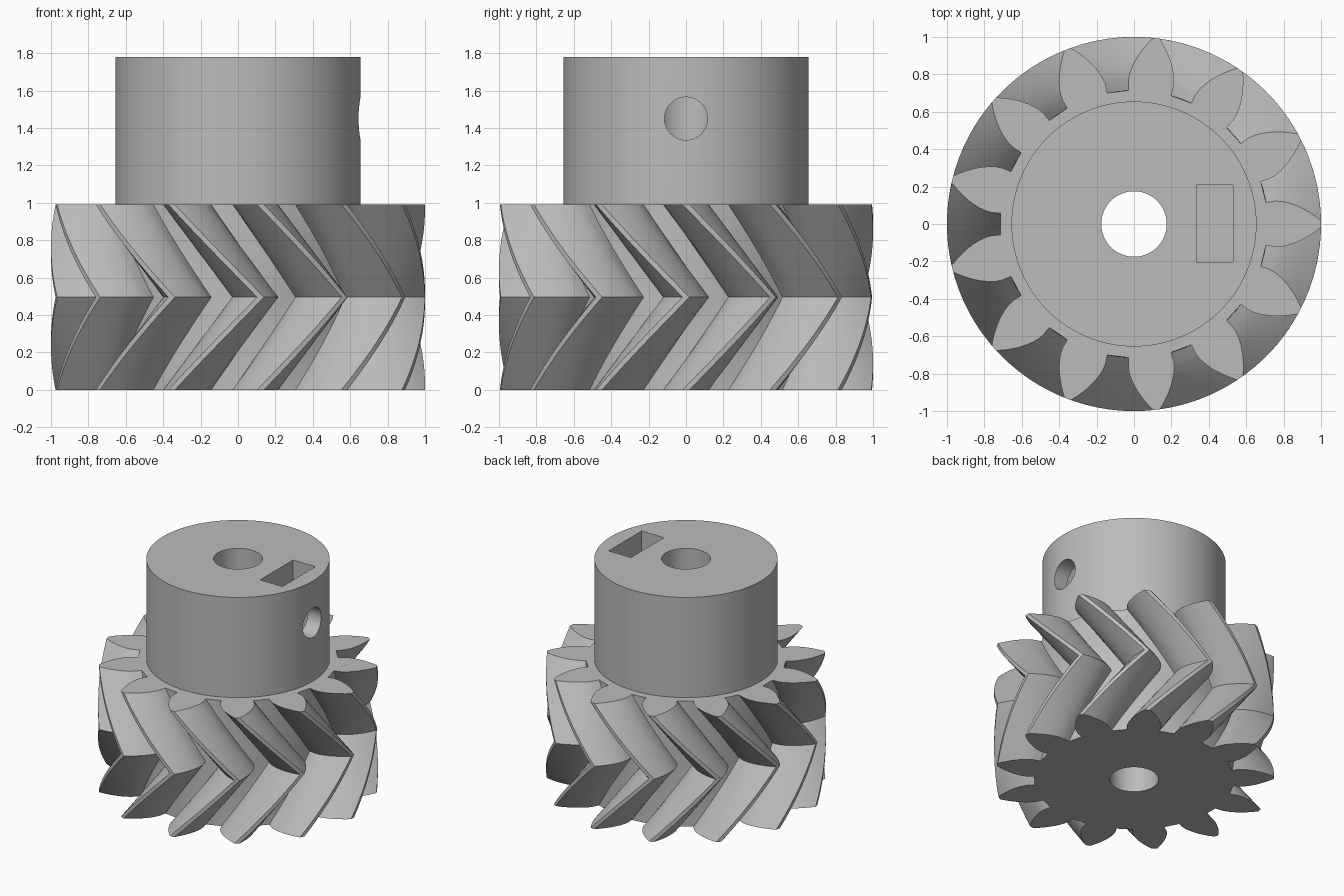
import bpy, bmesh
from math import radians, pi, tan, acos, cos, sin
from mathutils import Matrix

old = bpy.data.objects.get("Cube")
if old:
    bpy.data.objects.remove(old, do_unlink=True)

TEETH = 13
PITCH = 2 * pi / TEETH
TIP_R, BASE_R, ROOT_R = 1.0, 0.765, 0.715
HALF_BASE = radians(9.2)          # half a tooth, as an angle at the base circle
GEAR_H, SLICES = 0.99, 10         # slices in each half of the herringbone
HUB_R, HUB_TOP, BORE_R = 0.655, 1.78, 0.175
SCREW_R, SCREW_Z = 0.115, 1.45

gray = bpy.data.materials.new("plain gray")
gray.use_nodes = True
gray.diffuse_color = (0.5, 0.5, 0.5, 1)
gray.node_tree.nodes["Principled BSDF"].inputs["Base Color"].default_value = (0.5, 0.5, 0.5, 1)


def make_object(name, bm):
    bmesh.ops.recalc_face_normals(bm, faces=bm.faces)
    mesh = bpy.data.meshes.new(name)
    bm.to_mesh(mesh)
    bm.free()
    mesh.materials.append(gray)
    obj = bpy.data.objects.new(name, mesh)
    bpy.context.collection.objects.link(obj)
    return obj


def cylinder(name, radius, length, matrix, sides=64):
    bm = bmesh.new()
    bmesh.ops.create_cone(bm, cap_ends=True, segments=sides, radius1=radius,
                          radius2=radius, depth=length, matrix=matrix)
    return make_object(name, bm)


def box(name, size, centre):
    bm = bmesh.new()
    bmesh.ops.create_cube(bm, size=1, matrix=Matrix.Translation(centre) @ Matrix.Diagonal((*size, 1)))
    return make_object(name, bm)


def combine(target, tool, operation):
    """Apply a boolean and remove the tool."""
    mod = target.modifiers.new(operation.lower(), "BOOLEAN")
    mod.operation, mod.solver, mod.object = operation, "EXACT", tool
    bpy.context.view_layer.objects.active = target
    bpy.ops.object.modifier_apply(modifier=mod.name)
    bpy.data.objects.remove(tool, do_unlink=True)


def tooth_profile():
    """Radius and angle pairs across one involute tooth."""
    flank = [(ROOT_R, HALF_BASE)]
    steps = 7
    for i in range(steps + 1):
        r = BASE_R + (TIP_R - BASE_R) * i / steps
        a = acos(BASE_R / r)
        flank.append((r, HALF_BASE - (tan(a) - a)))
    return [(r, -a) for r, a in flank] + flank[::-1]


def herringbone_gear():
    outline = [(r, a + k * PITCH) for k in range(TEETH) for r, a in tooth_profile()]
    n = len(outline)
    bm = bmesh.new()
    rings = []
    for s in range(2 * SLICES + 1):
        # one tooth pitch of twist up to mid height, then back again
        turn = PITCH * (1 - abs(s - SLICES) / SLICES)
        z = GEAR_H * s / (2 * SLICES)
        rings.append([bm.verts.new((r * cos(a + turn), r * sin(a + turn), z)) for r, a in outline])
    for low, high in zip(rings, rings[1:]):
        for i in range(n):
            j = (i + 1) % n
            bm.faces.new((low[i], low[j], high[j], high[i]))
    bmesh.ops.triangulate(bm, faces=bm.faces[:])
    bm.faces.new(rings[0][::-1])
    bm.faces.new(rings[-1])
    return make_object("herringbone_gear", bm)


# Toothed body joined with its hub
gear = herringbone_gear()
hub_base = 0.7
hub = cylinder("hub", HUB_R, HUB_TOP - hub_base,
               Matrix.Translation((0, 0, (HUB_TOP + hub_base) / 2)), 96)
combine(gear, hub, "UNION")

# Shaft bore, nut slot and set screw hole
bore = cylinder("bore_cutter", BORE_R, 4, Matrix.Translation((0, 0, 1)))
combine(gear, bore, "DIFFERENCE")
slot_floor = 1.24
slot = box("slot_cutter", (0.195, 0.41, 2 - slot_floor), (0.432, 0.003, (2 + slot_floor) / 2))
combine(gear, slot, "DIFFERENCE")
screw = cylinder("screw_cutter", SCREW_R, 0.9,
                 Matrix.Translation((0.5, 0, SCREW_Z)) @ Matrix.Rotation(pi / 2, 4, "Y"), 48)
combine(gear, screw, "DIFFERENCE")

# Smooth flanks and walls with crisp edges
bpy.ops.object.select_all(action="DESELECT")
gear.select_set(True)
bpy.context.view_layer.objects.active = gear
bpy.ops.object.shade_smooth_by_angle(angle=radians(25))
